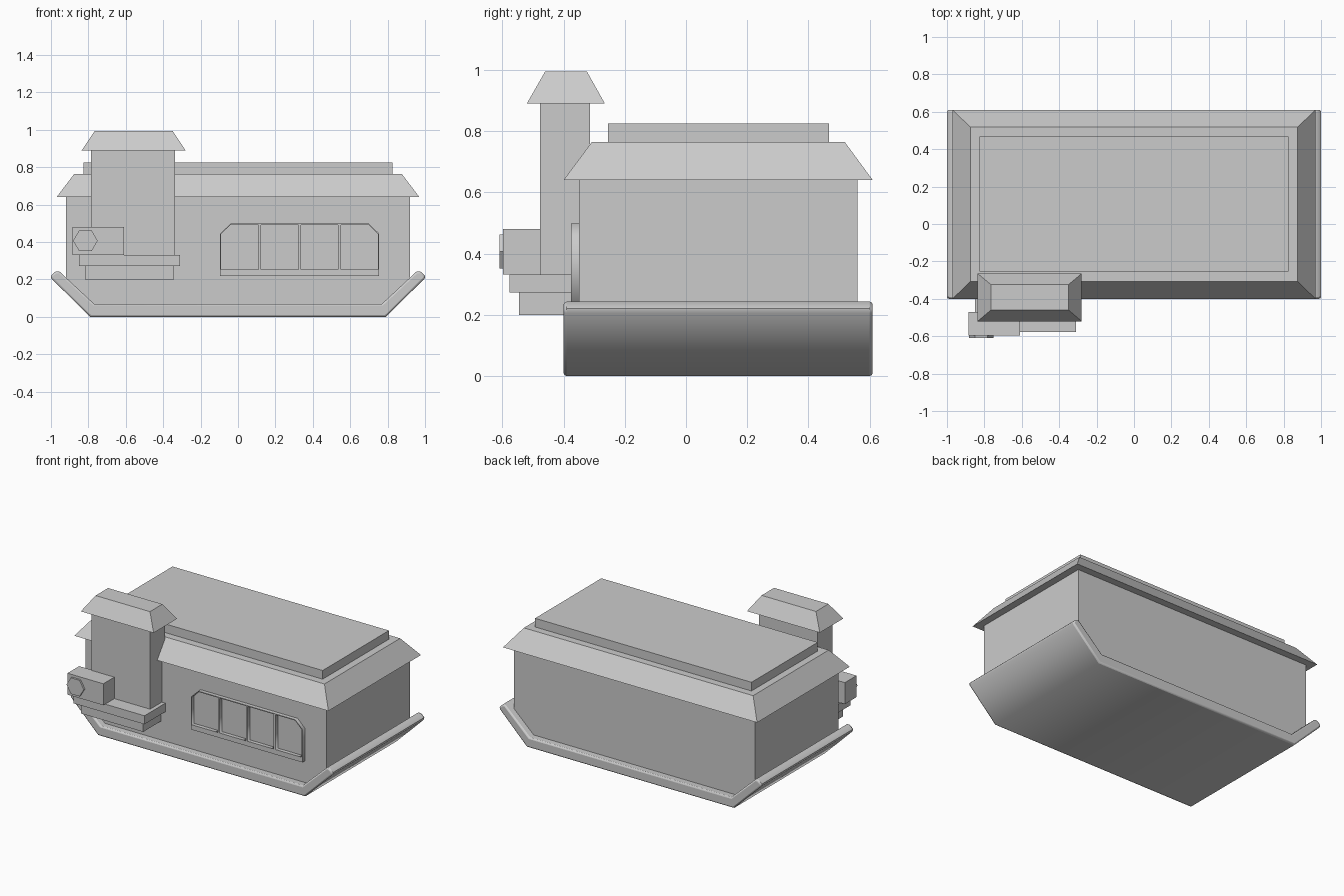
import bpy, bmesh, math

if "Cube" in bpy.data.objects:
    bpy.data.objects.remove(bpy.data.objects["Cube"])


def add_mesh(name, bm):
    bmesh.ops.recalc_face_normals(bm, faces=bm.faces)
    mesh = bpy.data.meshes.new(name)
    bm.to_mesh(mesh)
    bm.free()
    obj = bpy.data.objects.new(name, mesh)
    bpy.context.collection.objects.link(obj)
    return obj


def loft(name, lower, upper):
    """Solid between two matching loops of points."""
    bm = bmesh.new()
    a = [bm.verts.new(p) for p in lower]
    b = [bm.verts.new(p) for p in upper]
    bm.faces.new(a)
    bm.faces.new(b)
    n = len(a)
    for i in range(n):
        j = (i + 1) % n
        bm.faces.new((a[i], a[j], b[j], b[i]))
    return add_mesh(name, bm)


def rect(x0, x1, y0, y1, z):
    return [(x0, y0, z), (x1, y0, z), (x1, y1, z), (x0, y1, z)]


def box(name, x0, x1, y0, y1, z0, z1):
    return loft(name, rect(x0, x1, y0, y1, z0), rect(x0, x1, y0, y1, z1))


def prism(name, profile, y0, y1):
    """Extrude an x-z profile along y."""
    return loft(name, [(x, y0, z) for x, z in profile],
                [(x, y1, z) for x, z in profile])


def mirrored(half):
    return half + [(-x, z) for x, z in reversed(half)]


# Upturned base tray with softened long edges
tray = prism("base_tray", mirrored([
    (0.79, 0.0), (0.998, 0.205), (1.0, 0.22), (0.975, 0.243),
    (0.955, 0.243), (0.77, 0.07)]), -0.40, 0.61)
bevel = tray.modifiers.new("soft_edges", 'BEVEL')
bevel.width = 0.01
bevel.segments = 2
bevel.limit_method = 'ANGLE'
bevel.angle_limit = math.radians(70)

# Main walls, tapering at the bottom to sit inside the tray
prism("walls", mirrored([(0.76, 0.04), (0.92, 0.19), (0.92, 0.645)]), -0.35, 0.56)

# Roof with sloped eaves and raised slab
loft("roof", rect(-0.97, 0.97, -0.40, 0.61, 0.64),
     rect(-0.875, 0.875, -0.307, 0.518, 0.765))
box("roof_slab", -0.827, 0.825, -0.255, 0.467, 0.76, 0.825)

# Chimney tower and cap
box("chimney", -0.785, -0.337, -0.477, -0.313, 0.325, 0.895)
loft("chimney_cap", rect(-0.836, -0.28, -0.52, -0.265, 0.89),
     rect(-0.765, -0.35, -0.46, -0.324, 0.995))

# Stepped chimney base
box("upper_step", -0.85, -0.31, -0.577, -0.34, 0.273, 0.332)
box("lower_step", -0.817, -0.342, -0.545, -0.34, 0.20, 0.275)

# Side box and hexagonal knob
box("side_box", -0.884, -0.61, -0.597, -0.47, 0.332, 0.48)
hexagon = [(-0.816 + 0.066 * math.cos(k * math.pi / 3),
            0.407 + 0.064 * math.sin(k * math.pi / 3)) for k in range(6)]
prism("hex_knob", hexagon, -0.61, -0.59)

# Window frame: filled outline with four openings, wall seen behind
curve = bpy.data.curves.new("window_frame", 'CURVE')
curve.dimensions = '2D'
curve.fill_mode = 'BOTH'
curve.extrude = 0.015


def add_outline(points):
    spline = curve.splines.new('POLY')
    spline.points.add(len(points) - 1)
    for sp, (x, z) in zip(spline.points, points):
        sp.co = (x, z, 0, 1)
    spline.use_cyclic_u = True


add_outline([(-0.096, 0.218), (0.755, 0.218), (0.755, 0.445), (0.70, 0.498),
             (-0.04, 0.498), (-0.096, 0.445)])
left, right, low, high, cut = -0.09, 0.749, 0.252, 0.492, 0.05
pitch = (right - left + 0.014) / 4
for i in range(4):
    a = left + i * pitch
    b = a + pitch - 0.014
    top_right = [(b, high - cut), (b - cut, high)] if i == 3 else [(b, high)]
    top_left = [(a + cut, high), (a, high - cut)] if i == 0 else [(a, high)]
    add_outline([(a, low), (b, low)] + top_right + top_left)
frame = bpy.data.objects.new("window_frame", curve)
bpy.context.collection.objects.link(frame)
frame.rotation_euler = (math.pi / 2, 0, 0)
frame.location.y = -0.361

# Smooth only the rounded tray edges
bpy.context.view_layer.objects.active = tray
tray.select_set(True)
bpy.ops.object.shade_smooth_by_angle(angle=math.radians(50))
tray.select_set(False)
